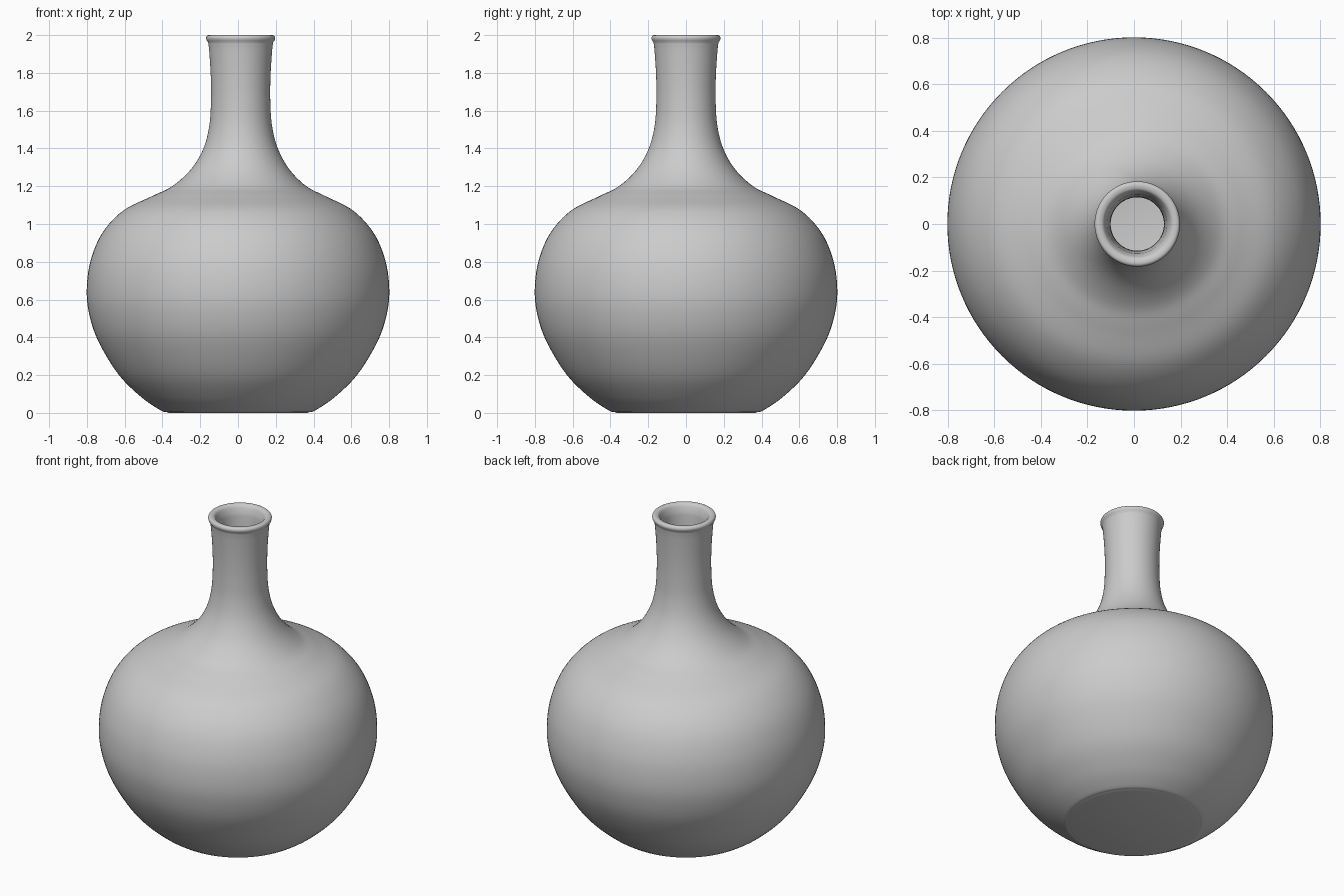
import bpy, bmesh, math
from mathutils import Vector

if "Cube" in bpy.data.objects:
    bpy.data.objects.remove(bpy.data.objects["Cube"])

SIDES = 128
WALL = 0.042


def spline(points, steps=6):
    """Catmull-Rom curve through (radius, height) points."""
    pts = [Vector(p) for p in points]
    pts = [2 * pts[0] - pts[1]] + pts + [2 * pts[-1] - pts[-2]]
    out = []
    for a, b, c, d in zip(pts, pts[1:], pts[2:], pts[3:]):
        for i in range(steps):
            t = i / steps
            out.append(0.5 * (2 * b + (c - a) * t + (2 * a - 5 * b + 4 * c - d) * t * t
                              + (3 * b - a - 3 * c + d) * t ** 3))
    return out + [pts[-2]]


def inset(curve, dist):
    """Shift a profile inwards along its normals."""
    out = []
    for i, p in enumerate(curve):
        t = (curve[min(i + 1, len(curve) - 1)] - curve[max(i - 1, 0)]).normalized()
        out.append(p + Vector((-t.y, t.x)) * dist)
    return out


def neck_shift(z):
    """The neck sits slightly to the right of the body."""
    t = min(max((z - 1.0) / 0.4, 0), 1)
    return 0.014 * t * t * (3 - 2 * t)


# Outer wall from foot to just under the lip
outer = spline([(0.375, 0.003), (0.41, 0.014), (0.51, 0.082), (0.63, 0.20), (0.735, 0.37),
                (0.785, 0.51), (0.801, 0.645), (0.782, 0.80), (0.72, 0.95),
                (0.61, 1.07), (0.46, 1.147), (0.355, 1.20), (0.26, 1.29),
                (0.197, 1.40), (0.166, 1.52), (0.157, 1.65), (0.158, 1.78),
                (0.166, 1.91), (0.172, 1.962)])
# Rolled lip
lip = spline([(0.180, 1.972), (0.183, 1.985), (0.177, 1.997), (0.164, 2.0),
              (0.148, 1.995), (0.139, 1.982)], 3)
# Hollow inside
inner = [p for p in reversed(inset(outer, WALL)) if p.y > 0.06 and p.y < 1.95]
profile = [Vector((0.365, 0))] + outer + lip + inner

bm = bmesh.new()
rings = []
for r, z in profile:
    rings.append([bm.verts.new((r * math.cos(a) + neck_shift(z), r * math.sin(a), z))
                  for a in (2 * math.pi * i / SIDES for i in range(SIDES))])
for lo, hi in zip(rings, rings[1:]):
    for i in range(SIDES):
        j = (i + 1) % SIDES
        bm.faces.new((lo[i], lo[j], hi[j], hi[i]))
# Flat underside and inner floor
bm.faces.new(list(reversed(rings[0])))
bm.faces.new(rings[-1])
bmesh.ops.recalc_face_normals(bm, faces=bm.faces)

mesh = bpy.data.meshes.new("vase")
bm.to_mesh(mesh)
bm.free()
vase = bpy.data.objects.new("vase", mesh)
bpy.context.collection.objects.link(vase)
bpy.context.view_layer.objects.active = vase
vase.select_set(True)
bpy.ops.object.shade_smooth_by_angle(angle=math.radians(40))
